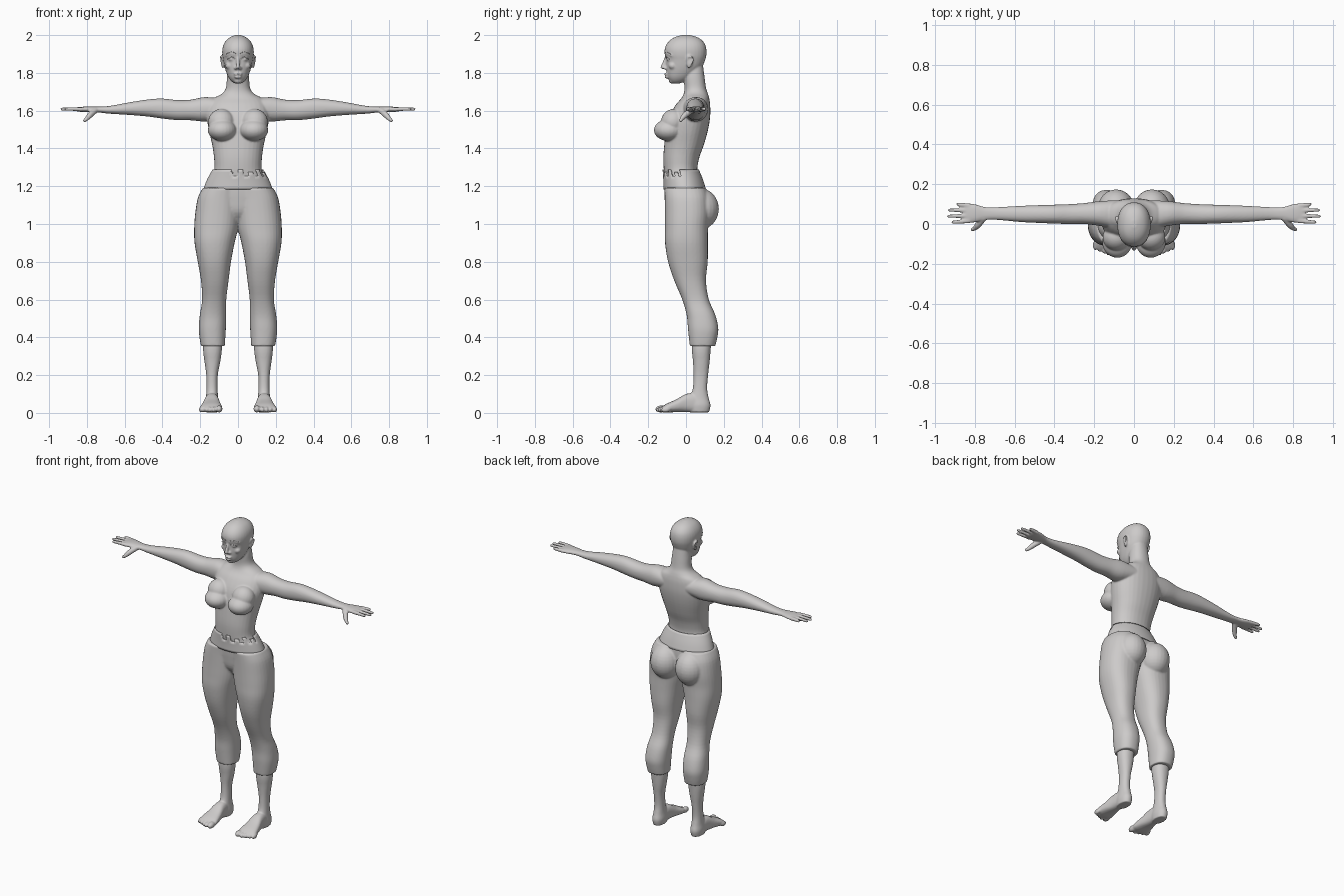
import bpy, bmesh, math
from mathutils import Matrix, Vector

cube = bpy.data.objects.get("Cube")
if cube:
    bpy.data.objects.remove(cube, do_unlink=True)

GREY = (0.61, 0.595, 0.59, 1)
clay = bpy.data.materials.new("warm grey clay")
clay.use_nodes = True
clay.diffuse_color = GREY
clay.node_tree.nodes["Principled BSDF"].inputs["Base Color"].default_value = GREY


def smooth_path(points, steps=4):
    """Catmull-Rom interpolation of tuples with any number of components."""
    result = []
    last = len(points) - 1
    for i in range(last):
        before, start = points[max(i - 1, 0)], points[i]
        end, after = points[i + 1], points[min(i + 2, last)]
        for s in range(steps):
            t = s / steps
            result.append([b + t * ((c - a) / 2 + t * ((2 * a - 5 * b + 4 * c - d) / 2
                           + t * (3 * b - a - 3 * c + d) / 2))
                           for a, b, c, d in zip(before, start, end, after)])
    return result + [list(points[last])]


def skin(bm, rings):
    """Close a row of equal point rings into a solid."""
    loops = [[bm.verts.new(p) for p in ring] for ring in rings]
    count = len(loops[0])
    for low, high in zip(loops, loops[1:]):
        for k in range(count):
            n = (k + 1) % count
            bm.faces.new((low[k], low[n], high[n], high[k]))
    bm.faces.new(loops[0])
    bm.faces.new(loops[-1])


def loft(bm, axis, stations, side=1, power=2.2, segs=32):
    """Stations: position on axis, then the limits on the two other axes."""
    rings = []
    for t, a1, a0, b1, b0 in smooth_path(stations):
        ring = []
        for k in range(segs):
            ang = math.tau * k / segs
            c, s = math.cos(ang), math.sin(ang)
            a = (a1 + a0) / 2 + (a1 - a0) / 2 * math.copysign(abs(c) ** (2 / power), c)
            b = (b1 + b0) / 2 + (b1 - b0) / 2 * math.copysign(abs(s) ** (2 / power), s)
            p = {"x": (t, a, b), "y": (a, t, b), "z": (a, b, t)}[axis]
            ring.append((p[0] * side, p[1], p[2]))
        rings.append(ring)
    skin(bm, rings)


def column(bm, rows, power=2.2):
    """Loft symmetric about x = 0: height, half width, front, back."""
    loft(bm, "z", [(z, w, -w, back, front) for z, w, front, back in rows], power=power)


def ball(bm, place, radii, side=1, tilt=0):
    matrix = (Matrix.Translation((place[0] * side, place[1], place[2]))
              @ Matrix.Rotation(tilt, 4, "X") @ Matrix.Diagonal((*radii, 1)))
    bmesh.ops.create_uvsphere(bm, u_segments=24, v_segments=16, radius=1, matrix=matrix)


def tube(bm, points, side=1, segs=12):
    """Round-ended tube through x, y, z, radius points."""
    path = smooth_path([(x * side, y, z, r) for x, y, z, r in points])
    centres = [Vector(p[:3]) for p in path]
    rings = []
    for i, p in enumerate(path):
        along = centres[min(i + 1, len(path) - 1)] - centres[max(i - 1, 0)]
        turn = along.to_track_quat("Z", "Y")
        rings.append([centres[i] + turn @ Vector((math.cos(math.tau * k / segs),
                      math.sin(math.tau * k / segs), 0)) * p[3] for k in range(segs)])
    skin(bm, rings)
    for end in (path[0], path[-1]):
        ball(bm, end[:3], [end[3]] * 3)


def finish(name, bm, voxel=None, relax=4):
    bmesh.ops.recalc_face_normals(bm, faces=bm.faces)
    mesh = bpy.data.meshes.new(name)
    bm.to_mesh(mesh)
    bm.free()
    mesh.materials.append(clay)
    for poly in mesh.polygons:
        poly.use_smooth = True
    obj = bpy.data.objects.new(name, mesh)
    bpy.context.scene.collection.objects.link(obj)
    if voxel:
        blend = obj.modifiers.new("blend", "REMESH")
        blend.mode = "VOXEL"
        blend.voxel_size = voxel
        blend.use_smooth_shade = True
        soften = obj.modifiers.new("soften", "SMOOTH")
        soften.factor = 0.5
        soften.iterations = relax
    return obj


# Body: torso and neck
body = bmesh.new()
column(body, [(1.16, .165, -.1, .085), (1.22, .16, -.11, .08), (1.28, .127, -.117, .06),
              (1.35, .127, -.12, .07), (1.42, .137, -.115, .095), (1.5, .155, -.105, .117),
              (1.57, .165, -.088, .128), (1.63, .155, -.055, .128), (1.665, .13, -.025, .123),
              (1.69, .085, -.012, .116), (1.72, .064, -.008, .106), (1.78, .058, -.012, .098),
              (1.84, .05, 0, .09)])

# Head, nose, lips and chin
column(body, [(1.745, .02, -.072, -.03), (1.757, .036, -.086, 0), (1.777, .051, -.097, .03),
              (1.805, .063, -.102, .06), (1.835, .072, -.105, .087), (1.87, .079, -.105, .102),
              (1.895, .083, -.112, .108), (1.925, .083, -.113, .108), (1.953, .075, -.102, .1),
              (1.977, .058, -.08, .08), (1.992, .036, -.052, .052), (2.001, .012, -.018, .018)])
tube(body, [(0, -.104, 1.885, .008), (0, -.114, 1.857, .009), (0, -.124, 1.83, .011)])
ball(body, (0, -.104, 1.793), (.024, .012, .007))
ball(body, (0, -.101, 1.778), (.02, .013, .008))
ball(body, (0, -.076, 1.757), (.022, .015, .013))

for side in (1, -1):
    # Face sides: nostril, brow ridge, eyeball, cheek and ear
    ball(body, (.012, -.108, 1.825), (.009, .012, .008), side)
    tube(body, [(.014, -.106, 1.898, .007), (.038, -.098, 1.903, .007), (.063, -.076, 1.893, .006)], side)
    ball(body, (.034, -.087, 1.873), (.017, .017, .012), side)
    ball(body, (.045, -.07, 1.838), (.022, .022, .02), side)
    ball(body, (.079, .02, 1.858), (.008, .016, .03), side, -.2)
    tube(body, [(.08, .004, 1.865, .005), (.088, .014, 1.887, .005), (.091, .034, 1.882, .005),
                (.089, .034, 1.86, .005), (.081, .014, 1.828, .005)], side)

    # Bust
    ball(body, (.084, -.09, 1.497), (.076, .08, .058), side)
    ball(body, (.088, -.068, 1.54), (.07, .065, .07), side, -.4)

    # Arm and palm
    loft(body, "x", [(.07, .12, -.03, 1.66, 1.56), (.17, .115, -.01, 1.672, 1.543),
                     (.25, .105, 0, 1.658, 1.549), (.32, .1, 0, 1.656, 1.55),
                     (.4, .097, .002, 1.664, 1.558), (.47, .095, .005, 1.66, 1.568),
                     (.57, .091, .01, 1.645, 1.577), (.68, .085, .02, 1.625, 1.584),
                     (.745, .085, .02, 1.621, 1.591), (.8, .1, .008, 1.622, 1.592),
                     (.845, .105, .004, 1.618, 1.595), (.86, .1, .008, 1.613, 1.6)], side)

    # Fingers and thumb
    for y, spread, tip in ((.015, -.006, .91), (.041, -.002, .932), (.067, .003, .927), (.093, .006, .885)):
        tube(body, [(.83, y, 1.607, .0115), (.87, y + spread / 2, 1.609, .0105),
                    (tip, y + spread, 1.608, .0085)], side)
    tube(body, [(.755, .03, 1.602, .016), (.782, -.003, 1.578, .016),
                (.798, -.02, 1.56, .0125), (.812, -.028, 1.548, .009)], side)

    # Lower leg
    loft(body, "z", [(.44, .18, .085, .14, .035), (.34, .185, .085, .131, .031),
                     (.27, .177, .094, .125, .037), (.2, .168, .107, .117, .04),
                     (.13, .167, .108, .112, .036), (.08, .17, .105, .12, .02),
                     (.04, .175, .1, .13, .01), (.003, .17, .105, .122, .02)], side)

    # Foot and toes
    loft(body, "y", [(.11, .165, .11, .05, .002), (.05, .172, .105, .1, .002),
                     (0, .178, .1, .1, .004), (-.05, .19, .091, .072, .004),
                     (-.1, .201, .083, .05, .002), (-.125, .196, .087, .034, .005)], side, 2.5)
    ball(body, (.1, -.133, .021), (.018, .03, .019), side, .1)
    for i in range(4):
        ball(body, (.129 + .022 * i, -.134 + .009 * i, .018), (.0115, .025, .016), side, .15)
finish("body", body, .005, 5)

# Brow hairs and lashes
for name, line in (("eyebrow", [(.012, -.113, 1.903), (.036, -.106, 1.91), (.063, -.082, 1.899)]),
                   ("eyelash", [(.015, -.102, 1.874), (.034, -.105, 1.884), (.054, -.089, 1.874)])):
    for side, label in ((1, "left"), (-1, "right")):
        hair = bmesh.new()
        tube(hair, [(*p, .002) for p in line], side, 8)
        finish(label + "_" + name, hair)

# Cropped trousers: pelvis, two legs and seat
trousers = bmesh.new()
column(trousers, [(1.192, .178, -.108, .098), (1.13, .19, -.103, .1),
                  (1.06, .16, -.09, .085), (1, .06, -.045, .05)])
for side in (1, -1):
    loft(trousers, "z", [(1.192, .186, -.012, .103, -.114), (1.14, .212, -.012, .12, -.113),
                         (1.06, .226, -.01, .125, -.112), (.98, .232, -.001, .117, -.112),
                         (.9, .23, .018, .116, -.111), (.8, .213, .037, .115, -.095),
                         (.7, .196, .05, .106, -.062), (.6, .19, .062, .121, -.02),
                         (.52, .202, .062, .155, .003), (.45, .208, .064, .171, .01),
                         (.4, .204, .067, .166, .015), (.353, .196, .07, .155, .02)], side, 2.3)
    ball(trousers, (.09, .078, 1.08), (.092, .096, .107), side)
finish("trousers", trousers, .006)

# Waistband with a torn, stepped upper edge
band = bmesh.new()
SEGS = 96
rows = smooth_path([(1.183, .184, -.119, .106), (1.235, .164, -.12, .09), (1.288, .135, -.124, .068)], 3)
grid = []
for z, wide, front, back in rows:
    grid.append([band.verts.new((wide * math.cos(math.tau * k / SEGS),
                 (front + back) / 2 + (back - front) / 2 * math.sin(math.tau * k / SEGS), z))
                 for k in range(SEGS)])
for r in range(len(rows) - 1):
    for k in range(SEGS):
        torn = SEGS * .7 < k < SEGS * .98
        notch = 1 + (k // 3) % 2 if torn and k % 12 > 2 else 0
        if r < len(rows) - 1 - notch:
            n = (k + 1) % SEGS
            band.faces.new((grid[r][k], grid[r][n], grid[r + 1][n], grid[r + 1][k]))
loose = [v for v in band.verts if not v.link_faces]
bmesh.ops.delete(band, geom=loose, context="VERTS")
waistband = finish("waistband", band)
cloth = waistband.modifiers.new("cloth thickness", "SOLIDIFY")
cloth.thickness = .008
